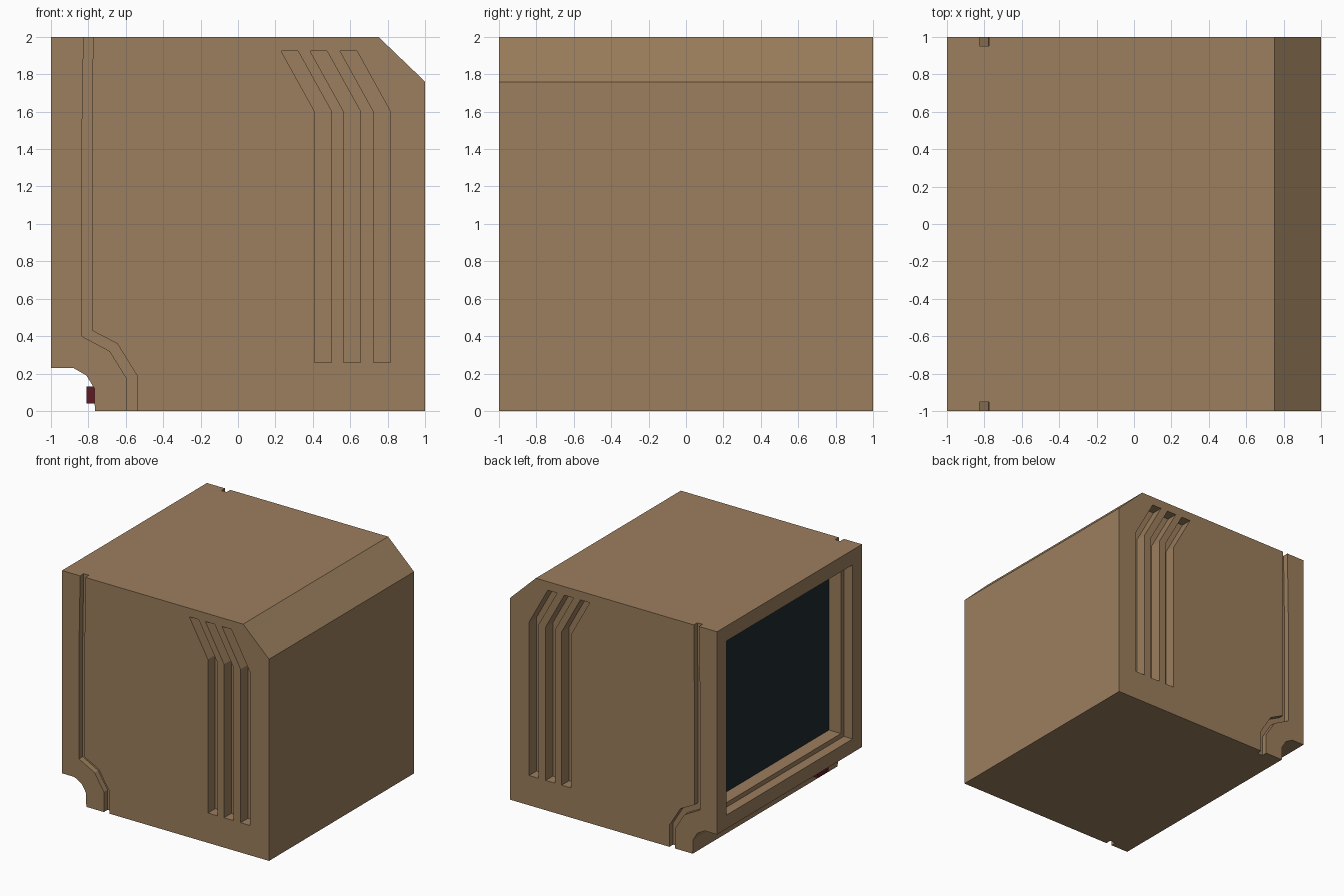
import bpy, bmesh

if "Cube" in bpy.data.objects:
    bpy.data.objects.remove(bpy.data.objects["Cube"])


def material(name, color):
    m = bpy.data.materials.new(name)
    m.diffuse_color = (*color, 1)
    m.use_nodes = True
    m.node_tree.nodes["Principled BSDF"].inputs["Base Color"].default_value = m.diffuse_color
    return m


def prism(name, profile, y0, y1):
    """Extrude an x/z outline from y0 to y1."""
    bm = bmesh.new()
    face = bm.faces.new([bm.verts.new((x, y0, z)) for x, z in profile])
    ext = bmesh.ops.extrude_face_region(bm, geom=[face])
    bmesh.ops.translate(bm, vec=(0, y1 - y0, 0),
                        verts=[g for g in ext["geom"] if isinstance(g, bmesh.types.BMVert)])
    bmesh.ops.recalc_face_normals(bm, faces=bm.faces)
    mesh = bpy.data.meshes.new(name)
    bm.to_mesh(mesh)
    bm.free()
    obj = bpy.data.objects.new(name, mesh)
    bpy.context.collection.objects.link(obj)
    return obj


def box(name, x, y, z):
    return prism(name, [(x[0], z[0]), (x[1], z[0]), (x[1], z[1]), (x[0], z[1])], *y)


def cut(target, cutter):
    """Subtract the cutter, then discard it."""
    cutter.hide_render = True
    mod = target.modifiers.new("cut", 'BOOLEAN')
    mod.operation = 'DIFFERENCE'
    mod.solver = 'EXACT'
    mod.object = cutter
    bpy.context.view_layer.objects.active = target
    bpy.ops.object.modifier_apply(modifier=mod.name)
    bpy.data.objects.remove(cutter, do_unlink=True)


case_mat = material("tan_plastic", (0.33, 0.21, 0.11))
screen_mat = material("dark_glass", (0.014, 0.022, 0.027))
button_mat = material("red_plastic", (0.12, 0.01, 0.016))

# Case: bevelled rear top edge and rounded notch under the screen
case = prism("monitor_case", [
    (-1, 0.23), (-0.88, 0.23), (-0.81, 0.19), (-0.767, 0.12), (-0.765, 0),
    (1, 0), (1, 1.76), (0.75, 2), (-1, 2)], -1, 1)
case.data.materials.append(case_mat)

# Seam groove and three vent slots, on both sides
seam = [(-0.825, 2.1), (-0.825, 2), (-0.835, 1.4), (-0.835, 0.40), (-0.685, 0.32),
        (-0.595, 0.175), (-0.595, -0.1), (-0.54, -0.1), (-0.54, 0.19), (-0.645, 0.36),
        (-0.78, 0.43), (-0.78, 1.5), (-0.775, 2), (-0.775, 2.1)]
vent = [(0.23, 1.925), (0.32, 1.925), (0.50, 1.6), (0.50, 0.26), (0.41, 0.26), (0.41, 1.6)]
for side in (-1, 1):
    cut(case, prism("seam_cutter", seam, side * 0.95, side * 1.1))
    for dx in (0, 0.155, 0.315):
        cut(case, prism("vent_cutter", [(x + dx, z) for x, z in vent], side * 0.9, side * 1.1))

# Stepped screen recess
cut(case, box("bezel_cutter", (-1.1, -0.915), (-0.87, 0.87), (0.35, 1.87)))
cut(case, box("screen_cutter", (-1.1, -0.78), (-0.83, 0.83), (0.39, 1.83)))

# Screen panel
screen = box("screen", (-0.8, -0.78), (-0.83, 0.83), (0.39, 1.83))
screen.data.materials.append(screen_mat)

# Power button in the notch
button = box("power_button", (-0.81, -0.76), (-0.81, -0.66), (0.04, 0.13))
button.data.materials.append(button_mat)
